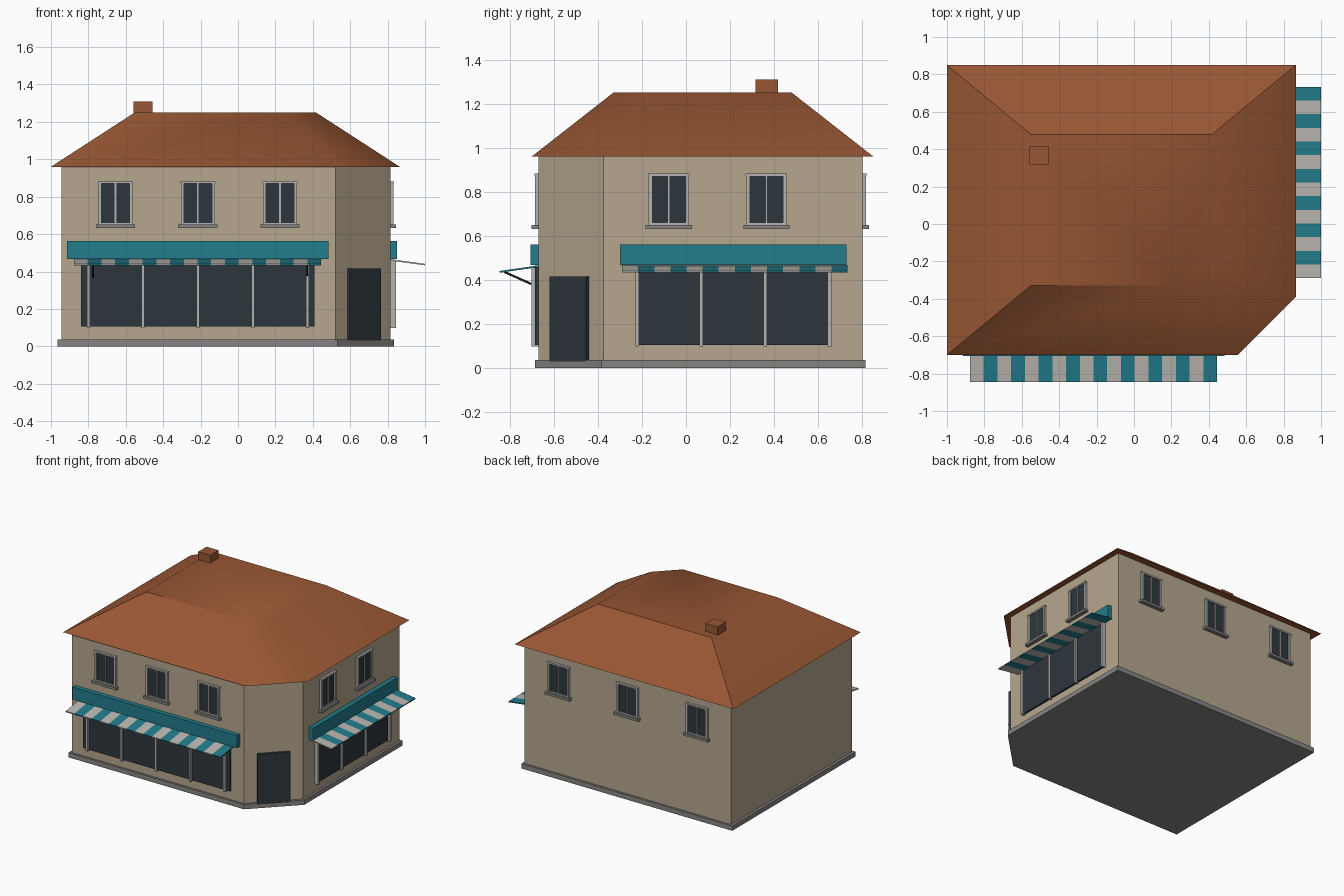
import bpy, bmesh, math
from mathutils import Matrix, Vector

if "Cube" in bpy.data.objects:
    bpy.data.objects.remove(bpy.data.objects["Cube"])


def material(name, rgb):
    m = bpy.data.materials.new(name)
    m.diffuse_color = (*rgb, 1)
    m.use_nodes = True
    m.node_tree.nodes["Principled BSDF"].inputs["Base Color"].default_value = m.diffuse_color
    return m


WALL = material("cream wall", (0.47, 0.39, 0.275))
ROOF = material("terracotta", (0.31, 0.093, 0.033))
TEAL = material("teal", (0.016, 0.205, 0.265))
CANVAS = material("pale canvas", (0.50, 0.48, 0.45))
FRAME = material("frame grey", (0.45, 0.45, 0.44))
STONE = material("stone grey", (0.24, 0.235, 0.23))
GLASS = material("dark glass", (0.027, 0.037, 0.046))
IRON = material("black iron", (0.010, 0.012, 0.014))


def finish(name, bm, mats, place=None):
    bmesh.ops.recalc_face_normals(bm, faces=bm.faces[:])
    me = bpy.data.meshes.new(name)
    bm.to_mesh(me)
    bm.free()
    ob = bpy.data.objects.new(name, me)
    bpy.context.collection.objects.link(ob)
    for m in mats:
        me.materials.append(m)
    if place:
        ob.matrix_world = place
    return ob


def boxes(name, spans, mat, place=None):
    """One object from boxes given as (x0, x1, y0, y1, z0, z1)."""
    bm = bmesh.new()
    for x0, x1, y0, y1, z0, z1 in spans:
        m = Matrix.Translation(((x0 + x1) / 2, (y0 + y1) / 2, (z0 + z1) / 2))
        bmesh.ops.create_cube(bm, size=1, matrix=m @ Matrix.Diagonal((x1 - x0, y1 - y0, z1 - z0, 1)))
    return finish(name, bm, [mat], place)


def loft(name, low, high, z0, z1, mat):
    """Closed solid between two outlines with equal point counts."""
    bm = bmesh.new()
    a = [bm.verts.new((x, y, z0)) for x, y in low]
    b = [bm.verts.new((x, y, z1)) for x, y in high]
    n = len(a)
    bm.faces.new(a[::-1])
    bm.faces.new(b)
    for i in range(n):
        j = (i + 1) % n
        bm.faces.new((a[i], a[j], b[j], b[i]))
    return finish(name, bm, [mat])


def outline(x0, x1, y0, y1, cut):
    """Rectangle with the front right corner cut off."""
    return [(x0, y0), (x1 - cut, y0), (x1, y0 + cut), (x1, y1), (x0, y1)]


# Wall frames: local x runs along the wall, local -y points outward
def wall_frame(x, y, degrees):
    return Matrix.Translation((x, y, 0)) @ Matrix.Rotation(math.radians(degrees), 4, 'Z')


FRONT = wall_frame(0, -0.67, 0)
RIGHT = wall_frame(0.815, 0, 90)
BACK = wall_frame(0, 0.80, 180)
CORNER = wall_frame(0.6675, -0.5225, 45)

# Main body, plinth and hipped roof
body = outline(-0.945, 0.815, -0.67, 0.80, 0.295)
loft("walls", body, body, 0.02, 0.965, WALL)
base = outline(-0.965, 0.833, -0.685, 0.815, 0.302)
loft("plinth", base, base, 0, 0.037, STONE)
eaves = outline(-1.0, 0.865, -0.70, 0.85, 0.31)
ridge = [(-0.0675 + (x + 0.0675) * 0.52, 0.075 + (y - 0.075) * 0.522) for x, y in eaves]
roof = loft("roof", eaves, ridge, 0.96, 1.25, ROOF)
bpy.context.view_layer.objects.active = roof
roof.select_set(True)
bpy.ops.object.shade_smooth_by_angle(angle=math.radians(35))
roof.select_set(False)
boxes("chimney", [(-0.56, -0.457, 0.315, 0.417, 1.15, 1.31)], ROOF)

# Corner door
boxes("corner_door", [(-0.117, 0.117, -0.021, 0.01, 0.03, 0.415)], GLASS, CORNER)


# Upper windows: glass, frame with mullion, sill
def window(name, u, place):
    boxes(name + "_glass", [(u - 0.085, u + 0.085, -0.006, 0.01, 0.65, 0.875)], GLASS, place)
    bars = [(u + c - 0.008, u + c + 0.008, -0.016, 0.01, 0.65, 0.88) for c in (-0.083, 0.083)]
    bars.append((u - 0.005, u + 0.005, -0.014, 0.01, 0.65, 0.875))
    bars.append((u - 0.094, u + 0.094, -0.018, 0.01, 0.87, 0.882))
    bars.append((u - 0.09, u + 0.09, -0.014, 0.01, 0.645, 0.66))
    boxes(name + "_frame", bars, FRAME, place)
    boxes(name + "_sill", [(u - 0.105, u + 0.105, -0.03, 0.01, 0.632, 0.65)], STONE, place)


for label, place, centres in (("front", FRONT, (-0.655, -0.215, 0.225)),
                              ("right", RIGHT, (-0.078, 0.365)),
                              ("back", BACK, (-0.52, 0.067, 0.66))):
    for i, u in enumerate(centres):
        window(f"{label}_window_{i + 1}", u, place)


# Striped sloping awning: one sheet, colour alternates along its length
def awning(name, u0, u1, reach, stripes, place):
    section = [(0, 0.466), (-reach, 0.441), (-reach, 0.433), (0, 0.458)]
    bm = bmesh.new()
    rings = []
    for i in range(stripes + 1):
        u = u0 + (u1 - u0) * i / stripes
        rings.append([bm.verts.new((u, y, z)) for y, z in section])
    for i in range(stripes):
        for k in range(4):
            j = (k + 1) % 4
            f = bm.faces.new((rings[i][k], rings[i][j], rings[i + 1][j], rings[i + 1][k]))
            f.material_index = i % 2
    bm.faces.new(rings[0]).material_index = 0
    bm.faces.new(rings[-1]).material_index = (stripes - 1) % 2
    finish(name, bm, [CANVAS, TEAL], place)


# Shop fronts: glazing, posts, fascia board and awning
def shopfront(label, place, glass, posts, fascia, cover, reach, stripes):
    boxes(label + "_shop_glass", [(*glass, -0.015, 0.01, 0.105, 0.465)], GLASS, place)
    boxes(label + "_shop_posts",
          [(u - 0.008, u + 0.008, -0.03, 0.01, 0.098, 0.462) for u in posts], FRAME, place)
    boxes(label + "_fascia", [(*fascia, -0.035, 0.01, 0.467, 0.562)], TEAL, place)
    awning(label + "_awning", *cover, reach, stripes, place)


shopfront("front", FRONT, (-0.84, 0.41), [-0.80 + 0.293 * i for i in range(5)],
          (-0.915, 0.485), (-0.877, 0.444), 0.175, 18)
shopfront("right", RIGHT, (-0.225, 0.655), [-0.222 + 0.291 * i for i in range(4)],
          (-0.30, 0.728), (-0.29, 0.733), 0.185, 14)

# Iron arms under the front awning
for side, u in (("left", -0.775), ("right", 0.37)):
    a, b = Vector((u, -0.155, 0.437)), Vector((u, -0.012, 0.373))
    bm = bmesh.new()
    turn = (b - a).to_track_quat('Z', 'Y').to_matrix().to_4x4()
    size = Matrix.Diagonal((0.01, 0.01, (b - a).length, 1))
    bmesh.ops.create_cube(bm, size=1, matrix=Matrix.Translation((a + b) / 2) @ turn @ size)
    finish(f"awning_arm_{side}", bm, [IRON], FRONT)
